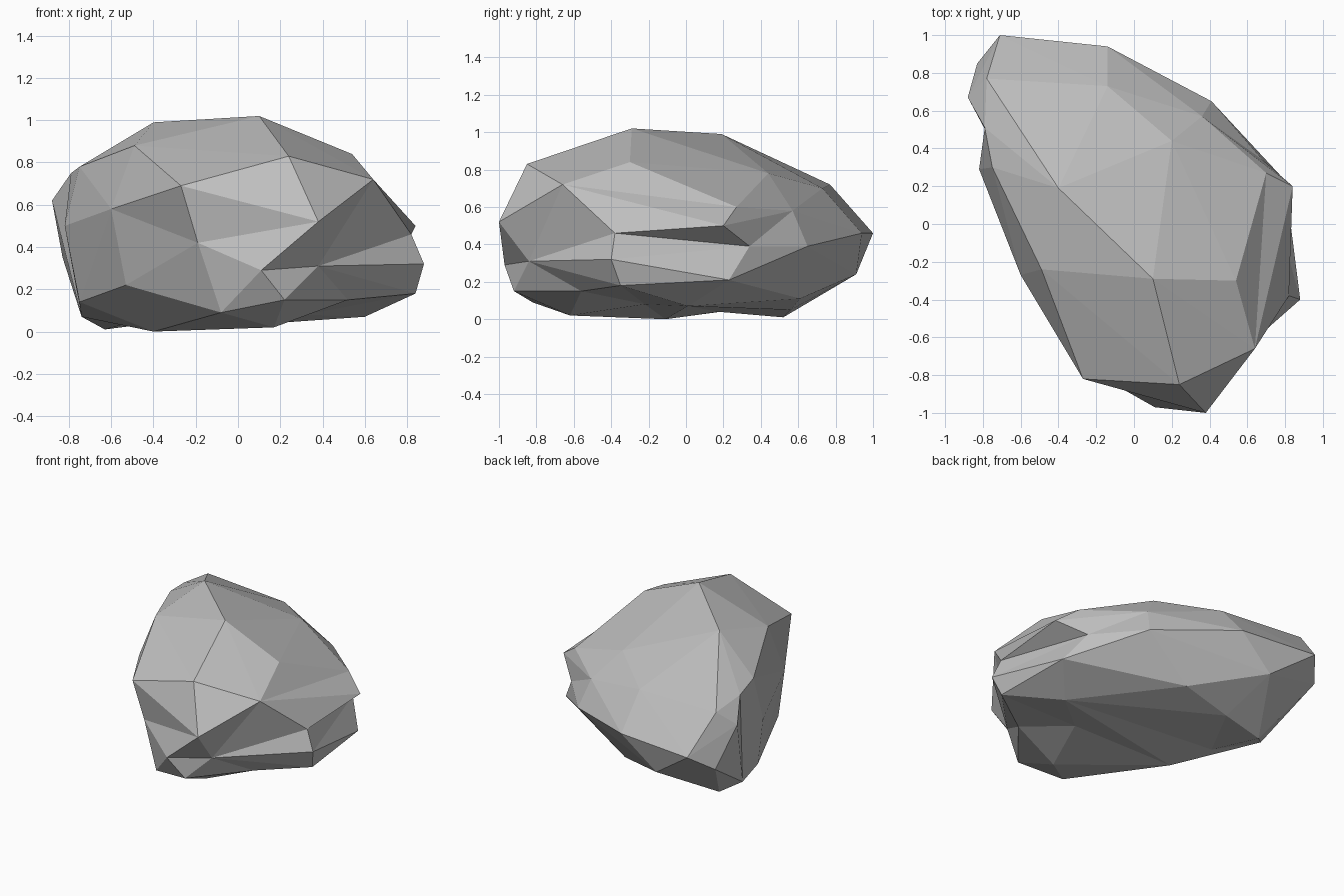
import random

import bpy
import bmesh
from bmesh.utils import edge_rotate
from mathutils import Vector

default_cube = bpy.data.objects.get("Cube")
if default_cube:
    bpy.data.objects.remove(default_cube, do_unlink=True)

# Corner points of the boulder, layer by layer from top to bottom
CROWN = {
    "peak": (.1, -.29, 1.02), "summit": (-.4, .19, .99), "left_crown": (.54, -.3, .84),
    "front_crown": (.24, -.85, .83), "right_crown": (-.49, -.24, .88),
    "right_shelf": (-.75, .3, .78), "back_slope": (.2, .44, .78),
}
SHOULDER = {
    "brow": (.64, -.66, .72), "front_shoulder": (-.27, -.82, .69),
    "back_shoulder": (-.14, .73, .7), "rear_shelf": (-.78, .77, .72),
    "right_notch": (-.79, .51, .75), "right_tip": (-.88, .67, .62),
    "left_shoulder": (.7, .27, .6), "right_cheek": (-.6, -.27, .58),
    "rear_cheek": (.36, .57, .58),
}
WAIST = {
    "nose": (.38, -1, .52), "left_tip": (.84, .2, .5), "right_waist": (-.82, .29, .5),
    "left_lip": (.82, -.38, .46), "rear_tip": (-.71, 1, .46), "rear_waist": (-.14, .94, .46),
    "front_hollow": (-.19, -.8, .42), "rear_left": (.41, .65, .39),
    "left_hollow": (.68, .34, .39), "rear_right": (-.83, .85, .35),
}
SKIRT = {
    "left_jaw": (.88, -.4, .32), "jaw_hollow": (.38, -.84, .31), "chin": (.11, -.97, .29),
    "rear_skirt": (-.4, .91, .24), "right_hollow": (-.53, -.3, .22),
    "left_skirt": (.8, .23, .21), "left_heel": (.84, -.35, .18),
    "front_skirt": (.22, -.92, .15), "jaw_base": (.52, -.56, .15),
    "right_skirt": (-.75, .25, .14), "rear_heel": (.06, .61, .11),
}
BASE = {
    "front_foot": (-.08, -.82, .09), "left_foot": (.6, .01, .07),
    "left_arch": (.32, -.22, .08), "right_foot": (-.74, .41, .07),
    "rear_arch": (-.32, .56, .05), "right_arch": (-.52, .17, .04),
    "front_sole": (.17, -.62, .02), "rear_sole": (-.63, .52, .01),
    "middle_sole": (-.4, -.11, 0),
}

# Creases that meet in each hollow or run along a ridge
CREASES = {
    "front_hollow": ["front_shoulder", "nose", "chin", "front_foot", "right_cheek",
                     "right_hollow"],
    "right_hollow": ["right_cheek", "front_foot", "right_skirt"],
    "jaw_hollow": ["nose", "brow", "left_lip", "left_jaw", "jaw_base", "front_skirt", "chin"],
    "left_lip": ["brow", "left_tip", "left_jaw", "left_hollow"],
    "left_shoulder": ["brow", "left_crown", "left_tip"],
    "left_hollow": ["left_tip", "left_skirt", "rear_left", "rear_cheek"],
    "left_skirt": ["left_jaw", "left_heel"],
    "right_notch": ["right_shelf", "rear_shelf", "right_tip", "right_waist", "right_foot"],
    "right_foot": ["right_tip", "right_waist"],
    "left_arch": ["left_foot", "front_sole", "jaw_base"],
    "right_arch": ["right_foot", "rear_arch"],
}
CORE = Vector((0, 0, .45))


def make_material(name, color):
    material = bpy.data.materials.new(name)
    material.use_nodes = True
    material.diffuse_color = color
    for node in material.node_tree.nodes:
        if node.type == 'BSDF_PRINCIPLED':
            node.inputs["Base Color"].default_value = color
    return material


def crosses(first, second):
    """Whether two edges cross when seen from the core of the boulder."""
    if set(first) & set(second):
        return False
    a, b, c, d = [(vert.co - CORE).normalized() for vert in (*first, *second)]
    across, along = a.cross(b), c.cross(d)
    return (c.dot(across) * d.dot(across) < 0 and a.dot(along) * b.dot(along) < 0
            and (a + b).dot(c + d) > 0)


def face_over(bm, point):
    """The face that lies straight outward from an inner point."""
    ray = point - CORE

    def clearance(face):
        a, b, c = [(vert.co - CORE).normalized() for vert in face.verts]
        return min(ray.dot(a.cross(b)), ray.dot(b.cross(c)), ray.dot(c.cross(a)))
    return max(bm.faces, key=clearance)


def force_crease(bm, start, end, rng):
    """Turn the edges in the way until the two corners are joined."""
    for _ in range(40):
        if bm.edges.get((start, end)):
            return
        turnable = []
        for edge in bm.edges:
            if crosses((start, end), tuple(edge.verts)):
                opposite = tuple(vert for face in edge.link_faces for vert in face.verts
                                 if vert not in edge.verts)
                if crosses(opposite, tuple(edge.verts)):
                    turnable.append(edge)
        if not turnable:
            return
        edge_rotate(rng.choice(turnable), True)


def build_boulder(name, points, creases, material):
    bm = bmesh.new()
    corners = {key: bm.verts.new(point) for key, point in points.items()}

    # Outer shell
    bmesh.ops.convex_hull(bm, input=list(bm.verts))
    inner = [key for key, vert in corners.items() if not vert.link_faces]
    bmesh.ops.delete(bm, geom=[corners[key] for key in inner], context='VERTS')
    bmesh.ops.triangulate(bm, faces=list(bm.faces))
    bmesh.ops.recalc_face_normals(bm, faces=list(bm.faces))

    # Hollows pushed into the shell
    for key in inner:
        point = Vector(points[key])
        poked = bmesh.ops.poke(bm, faces=[face_over(bm, point)])
        corners[key] = poked["verts"][0]
        corners[key].co = point

    # Creases between the hollows and ridges
    rng = random.Random(1)
    for key, targets in creases.items():
        for target in targets:
            force_crease(bm, corners[key], corners[target], rng)
    bmesh.ops.recalc_face_normals(bm, faces=list(bm.faces))

    # Flat facets
    for face in bm.faces:
        face.smooth = False
    mesh = bpy.data.meshes.new(name)
    bm.to_mesh(mesh)
    bm.free()
    mesh.materials.append(material)
    boulder = bpy.data.objects.new(name, mesh)
    bpy.context.collection.objects.link(boulder)


stone_grey = make_material("stone grey", (.52, .52, .52, 1))
build_boulder("boulder", {**CROWN, **SHOULDER, **WAIST, **SKIRT, **BASE}, CREASES, stone_grey)
